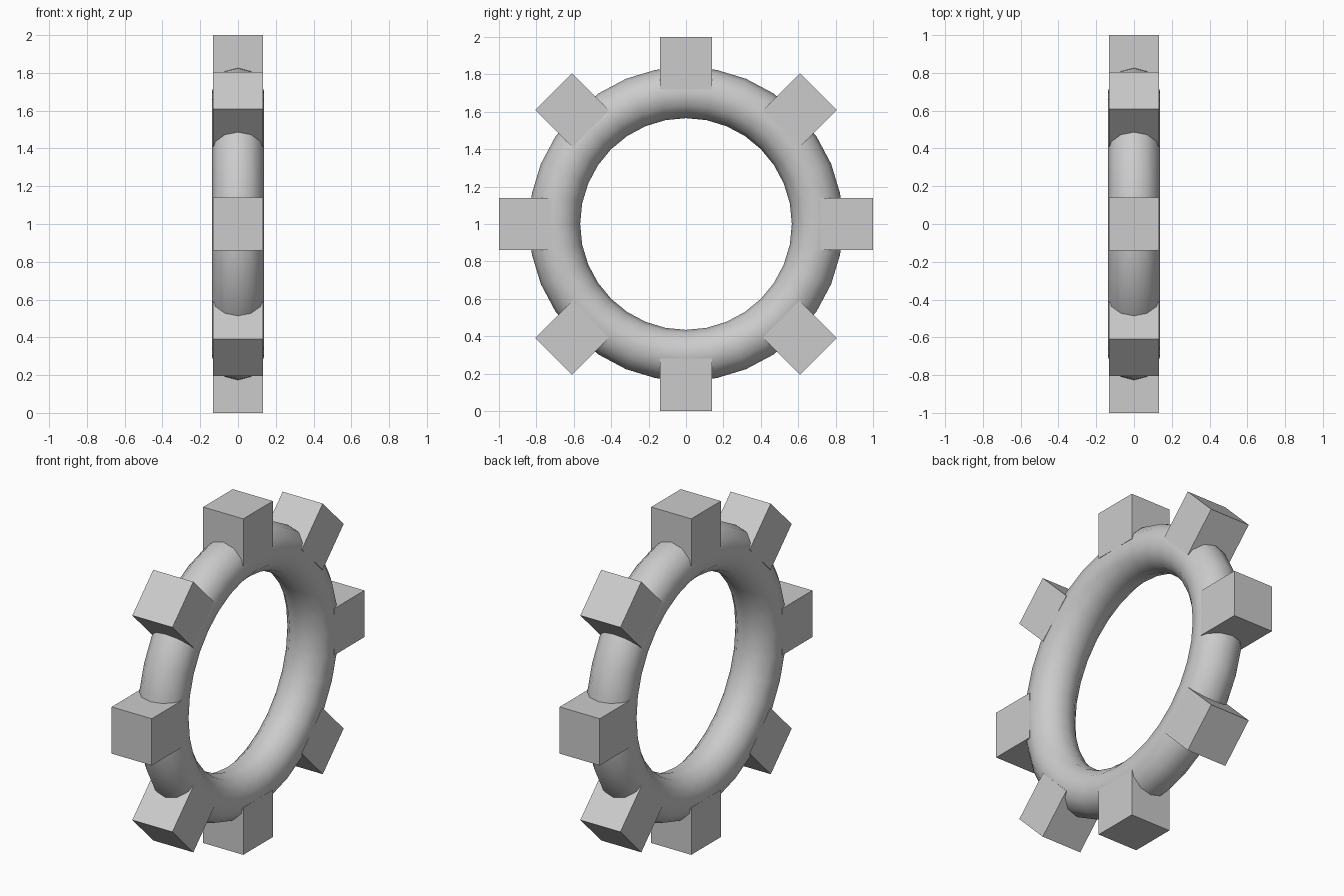
import bpy, math
from mathutils import Matrix

if "Cube" in bpy.data.objects:
    bpy.data.objects.remove(bpy.data.objects["Cube"])

CENTRE_Z = 1.0
TEETH = 8

# Ring: torus standing upright, axis along x
bpy.ops.mesh.primitive_torus_add(
    major_radius=0.703, minor_radius=0.137,
    major_segments=32, minor_segments=12)
ring = bpy.context.object
ring.name = "ring"
ring.data.transform(Matrix.Rotation(math.pi / 2, 4, 'Y'))
ring.location = (0, 0, CENTRE_Z)
ring.rotation_euler = (0, 0, 0)
bpy.ops.object.shade_smooth()

# Teeth: flat-faced blocks spaced evenly around the ring
INNER, OUTER = 0.72, 1.0
mid = (INNER + OUTER) / 2
for i in range(TEETH):
    a = i * math.tau / TEETH
    bpy.ops.mesh.primitive_cube_add(size=1)
    tooth = bpy.context.object
    tooth.name = f"tooth_{i + 1}"
    tooth.data.transform(Matrix.Diagonal((0.264, 0.278, OUTER - INNER, 1)))
    tooth.location = (0, -mid * math.sin(a), CENTRE_Z + mid * math.cos(a))
    tooth.rotation_euler = (a, 0, 0)
